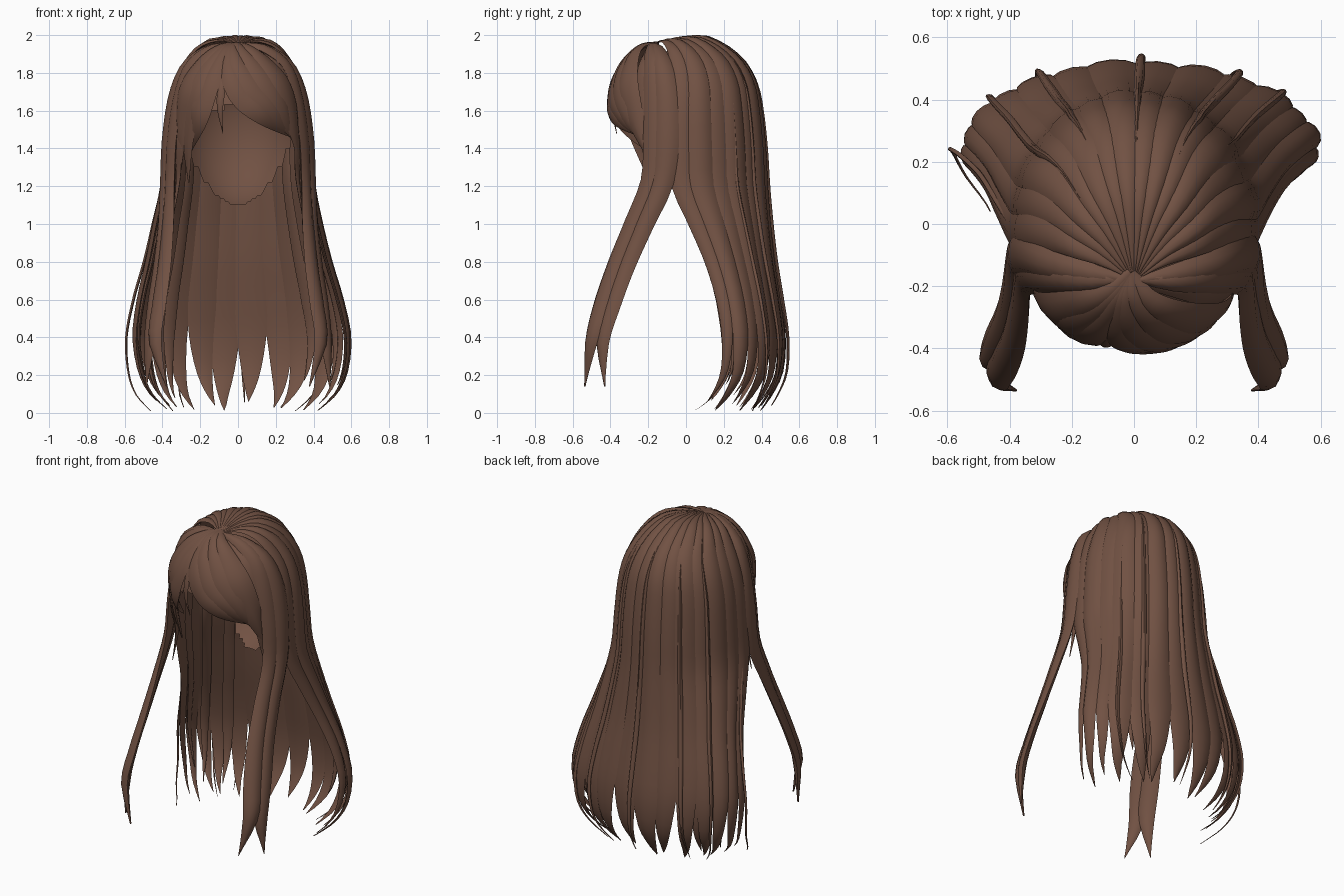
import bpy, bmesh, math, random
from mathutils import Vector

random.seed(4)
cube = bpy.data.objects.get("Cube")
if cube:
    bpy.data.objects.remove(cube)

brown = bpy.data.materials.new("brown hair")
brown.use_nodes = True
COLOUR = (0.165, 0.083, 0.056, 1)
brown.diffuse_color = COLOUR
brown.node_tree.nodes["Principled BSDF"].inputs["Base Color"].default_value = COLOUR


def finish(name, bm):
    mesh = bpy.data.meshes.new(name)
    bm.to_mesh(mesh)
    bm.free()
    mesh.materials.append(brown)
    obj = bpy.data.objects.new(name, mesh)
    bpy.context.collection.objects.link(obj)
    bpy.ops.object.select_all(action="DESELECT")
    bpy.context.view_layer.objects.active = obj
    obj.select_set(True)
    bpy.ops.object.shade_smooth_by_angle(angle=math.radians(50))


def skin(name, rings):
    """Closed lock of hair through a list of cross-sections."""
    bm = bmesh.new()
    loops = [[bm.verts.new(p) for p in ring] for ring in rings]
    n = len(loops[0])
    for a, b in zip(loops, loops[1:]):
        for i in range(n):
            j = (i + 1) % n
            bm.faces.new((a[i], a[j], b[j], b[i]))
    bm.faces.new(loops[0])
    bm.faces.new(loops[-1])
    bmesh.ops.recalc_face_normals(bm, faces=bm.faces)
    finish(name, bm)


def spline(rows, t):
    """Smooth interpolation of equally spaced rows, t from 0 to 1."""
    f = min(max(t, 0), 1) * (len(rows) - 1)
    i = min(int(f), len(rows) - 2)
    f -= i
    p0, p1 = rows[max(i - 1, 0)], rows[i]
    p2, p3 = rows[i + 1], rows[min(i + 2, len(rows) - 1)]
    return [b + 0.5 * f * (c - a + f * (2 * a - 5 * b + 4 * c - d + f * (3 * (b - c) + d - a)))
            for a, b, c, d in zip(p0, p1, p2, p3)]


# Cross-section: position across the lock, and height out of the hair
SECTION = [(-1, 0), (-.6, .7), (0, 1), (.6, .7), (1, 0), (.6, -.5), (0, -.6), (-.6, -.5)]

# Hair shell: height, centre y, x radius, y radius
SHELL = [(1.95, -.175, .012, .012), (1.97, -.11, .10, .12), (1.94, -.06, .195, .225),
         (1.865, -.02, .265, .31), (1.75, 0, .325, .36), (1.6, 0, .362, .39),
         (1.4, 0, .38, .41), (1.2, .01, .395, .41), (1.0, .085, .435, .35),
         (.8, .16, .485, .295), (.6, .215, .545, .27), (.4, .24, .585, .27),
         (.22, .23, .57, .27), (.1, .18, .515, .27), (.01, .115, .415, .275)]


def shell(angle, t, out):
    z, cy, rx, ry = spline(SHELL, t)
    out *= min(1, rx / .15)
    c, s = math.cos(angle), math.sin(angle)
    if c < 0:
        rx *= 1 - .12 * max(0, 1 - z)
    rise = out * max(0, 1 - t * 5) + .028 * s * max(0, 1 - abs(t * 14 - 1.5) / 2)
    return Vector(((rx + out) * c, cy + (ry + out) * s, z + rise))


def shell_lock(name, angle, half, end, thick, lift, taper, sway, start=0.0, flare=0.0):
    """Lock that follows the shell from the crown down to a pointed tip."""
    rings = []
    steps = 36
    for k in range(steps + 1):
        f = k / steps
        t = start + (end - start) * f
        w = half
        if f > taper:
            w *= max(.02, (1 - (f - taper) / (1 - taper)) ** .75)
        if start:
            w *= min(1, .1 + f * 4)
        bend = angle + sway * max(0, f - .7) ** 2 * 11
        th = thick * (.25 + .75 * w / half)
        out = lift + flare * f * f
        rings.append([shell(bend + u * w, t, out + h * th) for u, h in SECTION])
    skin(name, rings)


def free_lock(name, points, widths, thick, steps=32):
    """Lock along its own path, facing away from the head."""
    rings = []
    for k in range(steps + 1):
        f = k / steps
        p = Vector(spline(points, f))
        tangent = Vector(spline(points, f + .02)) - Vector(spline(points, f - .02))
        tangent.normalize()
        out = p - Vector((0, -.05, min(p.z, 1.6)))
        side = tangent.cross(out).normalized()
        out = side.cross(tangent).normalized()
        w = max(.002, spline(widths, f)[0])
        th = thick * min(1, .15 + w / .05)
        rings.append([p + side * u * w + out * h * th for u, h in SECTION])
    skin(name, rings)


# Scalp cap, open at the face and narrowing to the nape
bm = bmesh.new()
bmesh.ops.create_uvsphere(bm, u_segments=56, v_segments=40, radius=1)
for v in bm.verts:
    v.co = Vector((v.co.x * .335, v.co.y * .35 - .01, v.co.z * .43 + 1.5))
low = []
for f in bm.faces:
    c = f.calc_center_median()
    if c.z < max(1.1 + 4.2 * c.x ** 2, 1.25 - 1.1 * c.y):
        low.append(f)
bmesh.ops.delete(bm, geom=low, context="FACES")
finish("scalp_cap", bm)

# Broad locks around the sides and back
COUNT = 14
step = math.radians(202) / COUNT
for i in range(COUNT):
    a = math.radians(-11) + step * (i + .5)
    shell_lock("back_lock", a, step * random.uniform(.56, .66), random.uniform(.95, 1),
               random.uniform(.010, .018), .007 * (i % 2), random.uniform(.72, .8),
               random.uniform(-.1, .1))

# Shorter locks underneath, filling out the ends at the sides
for deg in (4, 25, 46, 134, 155, 176):
    shell_lock("under_lock", math.radians(deg), .085, random.uniform(.88, .95), .012, -.018, .72,
               random.uniform(-.15, .15), start=.3)

# Thin strands lying on the outside, lifting away towards the ends
for deg, end in ((38, 1), (56, .98), (88, .97), (122, .98), (145, 1)):
    shell_lock("outer_strand", math.radians(deg), .034, end, .014, .006, .6,
               random.uniform(-.2, .2), start=.15, flare=.035)

# Flyaway strand on the right
shell_lock("flyaway_strand", math.radians(180), .03, 1, .01, .005, .5, .2, start=.4, flare=.1)

# Long locks in front of the shoulders
SIDE = [(.02, -.18, 1.95), (.14, -.17, 1.925), (.26, -.15, 1.84), (.325, -.135, 1.68),
        (.36, -.13, 1.45), (.37, -.155, 1.22), (.38, -.25, 1.0), (.40, -.345, .78),
        (.43, -.42, .57), (.45, -.47, .38), (.45, -.475, .14)]
SIDE_WIDTH = [(w,) for w in (.012, .04, .055, .065, .07, .06, .055, .055, .055, .045, 0)]
for s, label in ((1, "left"), (-1, "right")):
    for part, dx, dy, tip in (("front", -.012, -.03, (-.06, -.03)),
                              ("rear", .015, .03, (.02, .015))):
        path = []
        for i, (x, y, z) in enumerate(SIDE):
            spread = min(1, i / 3)
            ex, ey = tip if i == 10 else (0, 0)
            path.append((s * (x + dx * spread + ex), y + dy * spread + ey, z))
        free_lock(label + "_side_lock_" + part, path, SIDE_WIDTH, .028)
    # Narrow lock framing the face
    frame = [(s * x, y, z) for x, y, z in ((.04, -.19, 1.94), (.21, -.21, 1.84), (.29, -.21, 1.66),
             (.315, -.2, 1.45), (.315, -.16, 1.25), (.34, -.17, 1.05))]
    free_lock(label + "_face_strand", frame, [(.02,), (.05,), (.055,), (.05,), (.03,), (0,)], .016)


def fringe(name, outline, widths, thick=.02):
    """Fringe lock from the crown through front outline points on a domed forehead."""
    path = [(-.01, -.155, 1.955)]
    for x, z in outline:
        depth = 1 - (x / .35) ** 2 - ((z - 1.62) / .36) ** 2
        path.append((x, -.09 - .31 * math.sqrt(max(depth, .1)), z))
    free_lock(name, path, [(w,) for w in widths], thick)


# Fringe swept from an off-centre parting
WIDE = (.02, .035, .055, .075, .06, .004)
for outline in (((-.045, 1.925), (-.04, 1.8), (.03, 1.68), (.15, 1.575), (.31, 1.45)),
                ((-.03, 1.93), (0, 1.83), (.09, 1.7), (.2, 1.59), (.32, 1.43)),
                ((0, 1.935), (.07, 1.85), (.165, 1.73), (.24, 1.59), (.315, 1.4)),
                ((.04, 1.935), (.12, 1.87), (.22, 1.74), (.28, 1.57), (.32, 1.33))):
    fringe("fringe_left", outline, WIDE)
for outline in (((-.065, 1.925), (-.125, 1.81), (-.18, 1.68), (-.215, 1.54), (-.25, 1.38)),
                ((-.075, 1.93), (-.165, 1.83), (-.23, 1.69), (-.265, 1.5), (-.26, 1.22)),
                ((-.085, 1.935), (-.18, 1.86), (-.265, 1.71), (-.295, 1.53), (-.3, 1.3))):
    fringe("fringe_right", outline, WIDE)
fringe("parting_strand", ((-.055, 1.92), (-.08, 1.82), (-.09, 1.7), (-.095, 1.6), (-.08, 1.48)),
       (.01, .015, .02, .022, .015, 0), .015)
